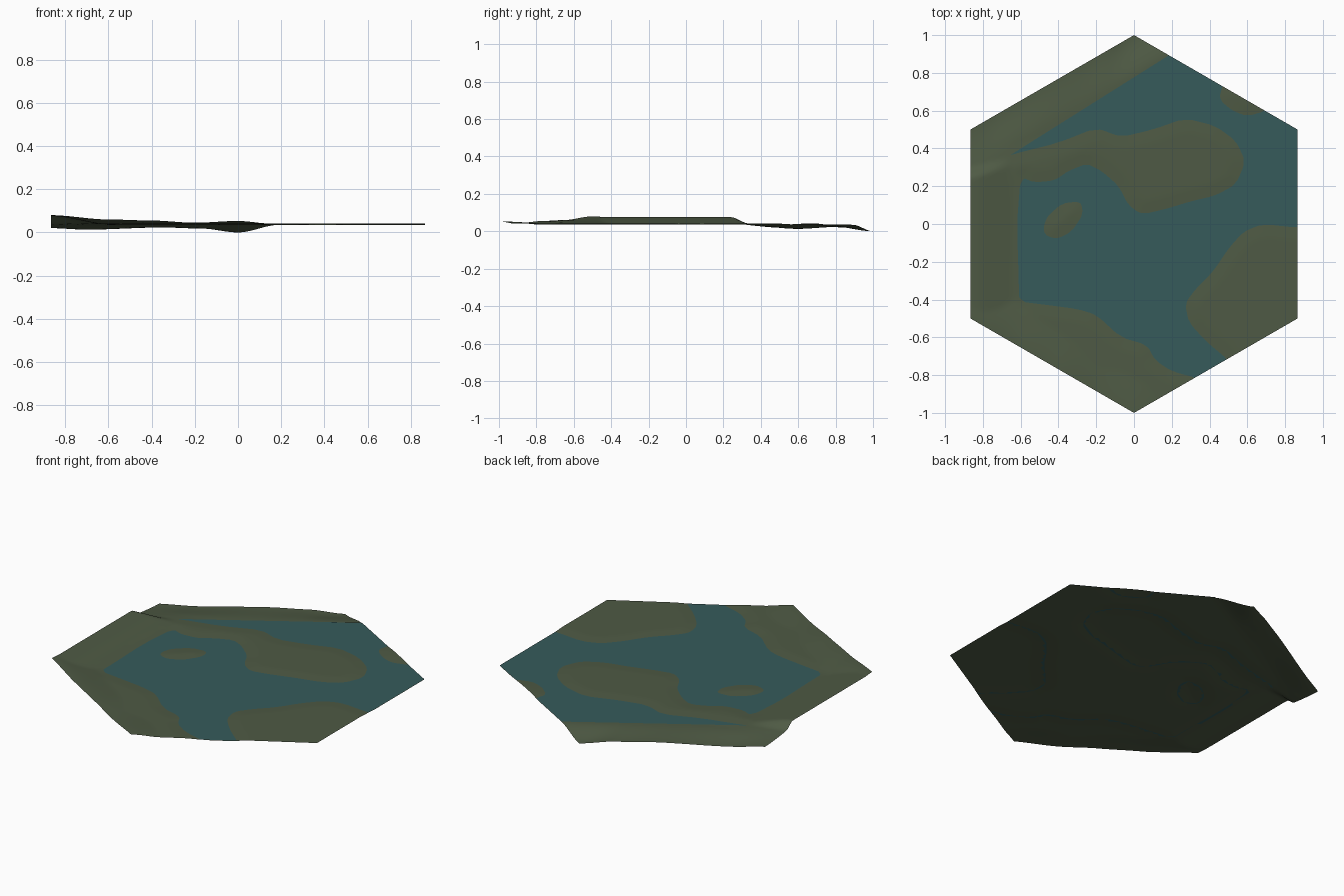
import bpy, bmesh, math
from mathutils import Vector

cube = bpy.data.objects.get("Cube")
if cube:
    bpy.data.objects.remove(cube, do_unlink=True)

WATER_LEVEL = 0.038
STRIP_WIDTH = 0.19

# Shorelines, seen from above; points beyond the rim close the shape
west_land = [(-.64, .37), (-.4, .43), (-.2, .51), (-.07, .46), (.1, .5), (.27, .56),
             (.43, .52), (.54, .44), (.59, .33), (.54, .21), (.43, .15), (.3, .12),
             (.17, .08), (.04, .05), (-.03, .1), (-.08, .2), (-.17, .28), (-.25, .32),
             (-.35, .28), (-.42, .23), (-.53, .22), (-.6, .25), (-.62, 0), (-.61, -.3),
             (-.61, -.41), (-.45, -.43), (-.3, -.45), (-.2, -.48), (-.07, -.6),
             (.07, -.64), (.11, -.72), (.2, -.78), (.35, -.82), (.3, -1.3),
             (-1.3, -1.3), (-1.3, .2), (-.87, .3)]
east_land = [(.5, -.72), (.38, -.62), (.29, -.52), (.27, -.42), (.33, -.34),
             (.42, -.25), (.5, -.13), (.58, -.04), (.68, 0), (.87, -.02),
             (1.3, -.02), (1.3, -1.3), (.6, -.9)]
north_east_land = [(.47, .74), (.45, .66), (.52, .6), (.6, .57), (.7, .6), (1, .9), (.6, 1)]
islet = [(-.48, -.02), (-.46, .04), (-.38, .11), (-.28, .12), (-.27, .05),
         (-.33, -.04), (-.41, -.08), (-.47, -.06)]

# Rim heights by x
south_west_rim = [(-.87, .08), (-.6, .06), (-.4, .055), (-.2, .045), (0, .053), (.25, .038)]
north_west_rim = [(-.87, .02), (-.7, .013), (-.35, .023), (-.17, .018), (0, 0)]


def rounded(points):
    """Cut the corners of a closed outline."""
    result = []
    for a, b in zip(points, points[1:] + points[:1]):
        a, b = Vector(a), Vector(b)
        result += [a.lerp(b, .2), a.lerp(b, .8)]
    return result


def signed_distance(x, y, outline):
    """Positive inside the outline."""
    inside, nearest = False, 9.0
    for a, b in zip(outline, outline[1:] + outline[:1]):
        dx, dy = b.x - a.x, b.y - a.y
        t = ((x - a.x) * dx + (y - a.y) * dy) / (dx * dx + dy * dy)
        t = min(max(t, 0), 1)
        nearest = min(nearest, math.hypot(a.x + t * dx - x, a.y + t * dy - y))
        if (a.y > y) != (b.y > y) and x < a.x + dx * (y - a.y) / dy:
            inside = not inside
    return nearest if inside else -nearest


def smooth(t):
    t = min(max(t, 0), 1)
    return t * t * (3 - 2 * t)


def profile(points, x):
    for (xa, za), (xb, zb) in zip(points, points[1:]):
        if x <= xb:
            return za + (zb - za) * smooth((x - xa) / (xb - xa))
    return points[-1][1]


outlines = [rounded(p) for p in (west_land, east_land, north_east_land, islet)]
COS, SIN = math.cos(math.pi / 6), math.sin(math.pi / 6)


def shore_field(x, y):
    return max(signed_distance(x, y, o) for o in outlines)


def land_height(x, y, field):
    """Low land and lake bed, raised to the west and dropping at the north-west rim."""
    z = WATER_LEVEL + min(max(field * .06, -.003), .004)
    if field > 0:
        from_west = x + COS
        from_south_west = COS + SIN * x + COS * y
        west_rise = .038 * smooth(1 - from_west / .27)
        south_rise = (profile(south_west_rim, x) - WATER_LEVEL) * smooth(1 - from_south_west / .25)
        z = max(z, WATER_LEVEL + max(west_rise, south_rise) * smooth(field / .06))
    from_north_west = COS + SIN * x - COS * y
    rim = profile(north_west_rim, x)
    return rim + (z - rim) * smooth(from_north_west / STRIP_WIDTH)


def hexagon_grid():
    """Six triangles around the centre, finely divided."""
    bm = bmesh.new()
    centre = bm.verts.new((0, 0, 0))
    ring = [bm.verts.new((math.sin(i * math.pi / 3), math.cos(i * math.pi / 3), 0))
            for i in range(6)]
    for i in range(6):
        bm.faces.new((centre, ring[(i + 1) % 6], ring[i]))
    bmesh.ops.subdivide_edges(bm, edges=bm.edges[:], cuts=47, use_grid_fill=True)
    return bm


def material(name, colour):
    mat = bpy.data.materials.new(name)
    mat.use_nodes = True
    mat.diffuse_color = (*colour, 1)
    shader = mat.node_tree.nodes["Principled BSDF"]
    shader.inputs["Base Color"].default_value = (*colour, 1)
    shader.inputs["Roughness"].default_value = .9
    return mat


def add_object(name, bm, mat):
    mesh = bpy.data.meshes.new(name)
    bm.to_mesh(mesh)
    bm.free()
    mesh.materials.append(mat)
    mesh.shade_smooth()
    obj = bpy.data.objects.new(name, mesh)
    bpy.context.collection.objects.link(obj)
    return obj


# Ground sheet: land and lake bed in one surface
ground = hexagon_grid()
water = ground.copy()
fields = {}
for v in ground.verts:
    fields[v.index] = None
ground.verts.index_update()
water.verts.index_update()
for v in ground.verts:
    fields[v.index] = shore_field(v.co.x, v.co.y)
    v.co.z = land_height(v.co.x, v.co.y, fields[v.index])

# Water sheet: only where the bed lies below it, cut straight along the north-west
dry = [f for f in water.faces if all(fields[v.index] > 0 for v in f.verts)]
bmesh.ops.delete(water, geom=dry, context='FACES')
for v in water.verts:
    v.co.z = WATER_LEVEL
line_start, line_end = Vector((-.64, .374, 0)), Vector((.18, .89, 0))
along = line_end - line_start
bmesh.ops.bisect_plane(water, geom=water.verts[:] + water.edges[:] + water.faces[:],
                       plane_co=line_start, plane_no=(-along.y, along.x, 0), clear_outer=True)

add_object("ground", ground, material("moss green", (.077, .102, .058)))
add_object("water", water, material("deep teal", (.037, .105, .105)))
